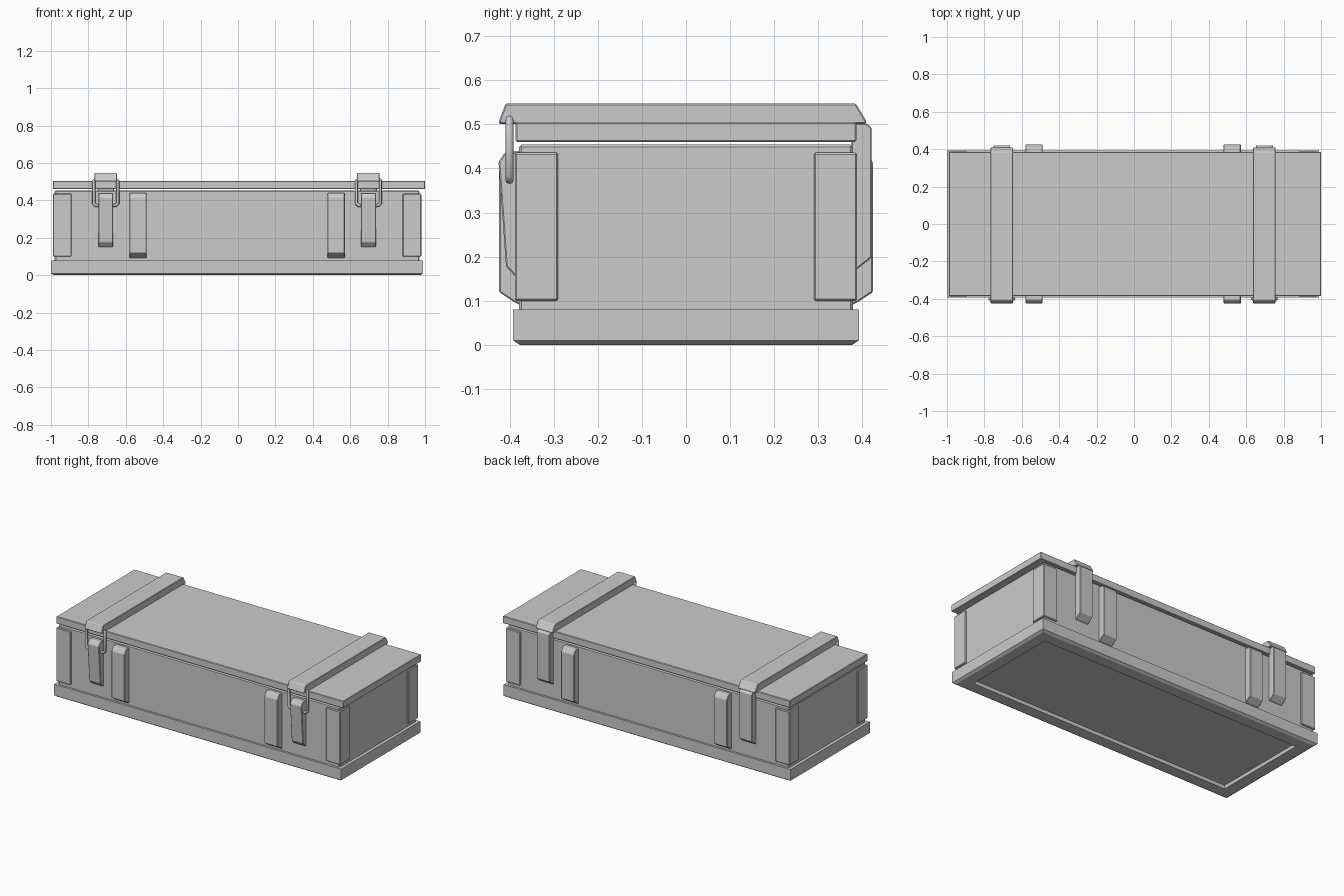
import bpy, bmesh
from mathutils import Vector

cube = bpy.data.objects.get("Cube")
if cube:
    bpy.data.objects.remove(cube)

grey = bpy.data.materials.new("plain grey")
grey.use_nodes = True
GREY = (0.6, 0.6, 0.6, 1)
grey.diffuse_color = GREY
grey.node_tree.nodes["Principled BSDF"].inputs["Base Color"].default_value = GREY

CX = -0.005   # middle of the case; the lid sits slightly to the left of it


def finish(name, bm, bevel=0.0):
    bmesh.ops.recalc_face_normals(bm, faces=bm.faces)
    mesh = bpy.data.meshes.new(name)
    bm.to_mesh(mesh)
    bm.free()
    mesh.materials.append(grey)
    ob = bpy.data.objects.new(name, mesh)
    bpy.context.collection.objects.link(ob)
    if bevel:
        mod = ob.modifiers.new("edge", "BEVEL")
        mod.width = bevel
        mod.segments = 1
    return ob


def box_mesh(lo, hi):
    bm = bmesh.new()
    bmesh.ops.create_cube(bm, size=1)
    lo, hi = Vector(lo), Vector(hi)
    for v in bm.verts:
        v.co = (lo + hi) / 2 + v.co * (hi - lo)
    return bm


def box(name, lo, hi, bevel=0.0):
    return finish(name, box_mesh(lo, hi), bevel)


def extrude_profile(name, profile, axis, lo, hi, bevel=0.0):
    """Sweep a closed profile along x (points are y, z) or z (points are x, y)."""
    bm = bmesh.new()
    place = (lambda p, t: (t, *p)) if axis == "x" else (lambda p, t: (*p, t))
    face = bm.faces.new([bm.verts.new(place(p, lo)) for p in profile])
    swept = bmesh.ops.extrude_face_region(bm, geom=[face])["geom"]
    step = Vector(place((0, 0), hi - lo))
    bmesh.ops.translate(bm, vec=step, verts=[g for g in swept if isinstance(g, bmesh.types.BMVert)])
    return finish(name, bm, bevel)


# Base plinth with chamfered underside and a sunken floor panel
bm = box_mesh((CX - 0.995, -0.392, 0.01), (CX + 0.995, 0.392, 0.08))


def bottom():
    return min(bm.faces, key=lambda f: f.calc_center_median().z)


for thickness, depth in ((0.015, 0.01), (0.07, 0), (0.003, -0.02)):
    bmesh.ops.inset_region(bm, faces=[bottom()] if depth >= 0 else [floor],
                           thickness=thickness, use_even_offset=True)
    floor = min((f for f in bm.faces if abs(f.normal.z) > 0.9 and f.calc_center_median().z < 0.05
                 and f.calc_center_median().xy.length < 0.02), key=lambda f: f.calc_area())
    bmesh.ops.translate(bm, vec=(0, 0, -depth), verts=floor.verts)
finish("base", bm)

# Body and lid
box("body", (CX - 0.975, -0.379, 0.07), (CX + 0.975, 0.379, 0.454), 0.006)
box("lid", (-0.99, -0.386, 0.46), (1.0, 0.386, 0.505), 0.003)

# L-shaped corner guards
for sx, side in ((-1, "right"), (1, "left")):
    for sy, end in ((-1, "front"), (1, "back")):
        outline = [(0.985, 0.388), (0.885, 0.388), (0.885, 0.37),
                   (0.965, 0.37), (0.965, 0.29), (0.985, 0.29)]
        extrude_profile(f"{end}_{side}_corner_guard",
                        [(CX + sx * x, sy * y) for x, y in outline], "z", 0.1, 0.436, 0.004)

# Profiles of the fittings, as (y, z)
cleat = [(0.375, 0.09), (0.388, 0.096), (0.424, 0.12), (0.424, 0.413), (0.408, 0.439), (0.375, 0.439)]
lever = [(-0.375, 0.15), (-0.387, 0.155), (-0.408, 0.178), (-0.425, 0.415), (-0.41, 0.437), (-0.375, 0.437)]
top_strap = [(-0.424, 0.501), (-0.424, 0.507), (-0.409, 0.547), (0.385, 0.547),
             (0.409, 0.507), (0.409, 0.501)]
back_strap = [(0.375, 0.166), (0.388, 0.172), (0.421, 0.198), (0.421, 0.493), (0.409, 0.502), (0.375, 0.502)]

for s, side in ((-1, "right"), (1, "left")):
    # Wooden cleats, front and back
    x = CX + s * 0.53
    for sy, end in ((-1, "front"), (1, "back")):
        extrude_profile(f"{end}_{side}_cleat", [(sy * y, z) for y, z in cleat],
                        "x", x - 0.046, x + 0.046, 0.003)

    # Strap over the lid and down the back, with the latch lever at the front
    x = CX + s * 0.702
    extrude_profile(f"{side}_lid_strap", top_strap, "x", x - 0.06, x + 0.06, 0.003)
    extrude_profile(f"{side}_back_strap", back_strap, "x", x - 0.045, x + 0.045, 0.003)
    extrude_profile(f"{side}_latch_lever", lever, "x", x - 0.04, x + 0.04, 0.003)

    # Wire loop of the latch: a rounded rectangle
    curve = bpy.data.curves.new(f"{side}_latch_loop", "CURVE")
    curve.dimensions = "3D"
    curve.bevel_depth = 0.009
    curve.bevel_resolution = 2
    w, low, high, r = 0.064, 0.373, 0.516, 0.012
    points = [(-w, low + r), (-w + r, low), (w - r, low), (w, low + r),
              (w, high - r), (w - r, high), (-w + r, high), (-w, high - r)]
    spline = curve.splines.new("POLY")
    spline.points.add(len(points) - 1)
    for p, (px, pz) in zip(spline.points, points):
        p.co = (x + px, -0.4, pz, 1)
    spline.use_cyclic_u = True
    curve.materials.append(grey)
    loop = bpy.data.objects.new(f"{side}_latch_loop", curve)
    bpy.context.collection.objects.link(loop)
